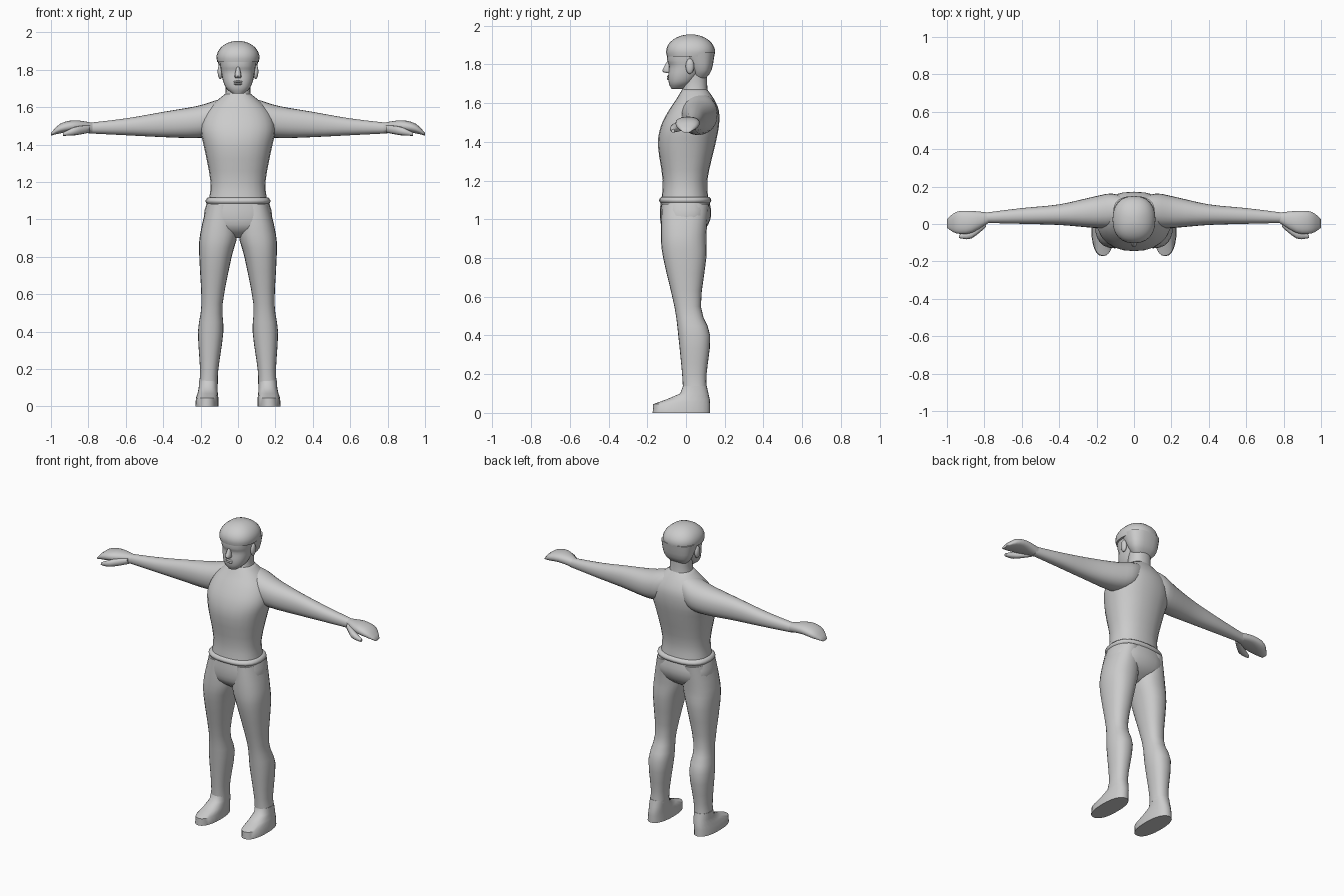
import bpy, bmesh, math
from mathutils import Matrix, Vector

cube = bpy.data.objects.get("Cube")
if cube:
    bpy.data.objects.remove(cube, do_unlink=True)

grey = bpy.data.materials.new("plain grey")
grey.use_nodes = True
grey.diffuse_color = (.6, .6, .6, 1)
grey.node_tree.nodes["Principled BSDF"].inputs["Base Color"].default_value = grey.diffuse_color


def finish(name, bm, mirrored):
    """Turn a bmesh into a grey, smooth shaded object, optionally paired across the middle."""
    bmesh.ops.recalc_face_normals(bm, faces=bm.faces)
    mesh = bpy.data.meshes.new(name)
    bm.to_mesh(mesh)
    bm.free()
    mesh.materials.append(grey)
    part = bpy.data.objects.new(name, mesh)
    bpy.context.collection.objects.link(part)
    if mirrored:
        part.modifiers.new("mirror to other side", "MIRROR").use_mirror_merge = False
    bpy.ops.object.select_all(action="DESELECT")
    part.select_set(True)
    bpy.context.view_layer.objects.active = part
    bpy.ops.object.shade_smooth_by_angle(angle=math.radians(50))


def level(height, outer, front, back, inner=None):
    """Horizontal section, symmetric about the middle unless inner is given."""
    inner = -outer if inner is None else inner
    centre = Vector((inner + outer, front + back, height * 2)) / 2
    return centre, Vector((outer - inner, 0, 0)) / 2, Vector((0, back - front, 0)) / 2


def upright(reach, front, back, bottom, top):
    """Vertical section of a limb that runs sideways."""
    centre = Vector((reach * 2, front + back, bottom + top)) / 2
    return centre, Vector((0, back - front, 0)) / 2, Vector((0, 0, top - bottom)) / 2


def curve_through(sections, steps):
    """Add sections between the given ones along a smooth curve."""
    padded = [sections[0], *sections, sections[-1]]
    result = []
    for a, b, c, d in zip(padded, padded[1:], padded[2:], padded[3:]):
        for step in range(steps):
            t = step / steps
            result.append([
                q + (r - p) * (t / 2)
                + (p * 2 - q * 5 + r * 4 - s) * (t * t / 2)
                + (q * 3 - p - r * 3 + s) * (t ** 3 / 2)
                for p, q, r, s in zip(a, b, c, d)
            ])
    return result + [sections[-1]]


def rounded(value, power):
    return math.copysign(abs(value) ** (2 / power), value)


def loft(name, sections, sides=24, power=2.3, steps=3, mirrored=False):
    """Skin rounded sections and close both ends."""
    bm = bmesh.new()
    rings = []
    for centre, across, along in curve_through(sections, steps):
        angles = [math.tau * i / sides for i in range(sides)]
        rings.append([
            bm.verts.new(centre + across * rounded(math.cos(angle), power)
                         + along * rounded(math.sin(angle), power))
            for angle in angles
        ])
    for lower, upper in zip(rings, rings[1:]):
        for i in range(sides):
            j = (i + 1) % sides
            bm.faces.new((lower[i], lower[j], upper[j], upper[i]))
    bm.faces.new(rings[0])
    bm.faces.new(rings[-1])
    finish(name, bm, mirrored)


def blob(name, centre, radii, mirrored=False):
    """Squashed ball for small features."""
    bm = bmesh.new()
    matrix = Matrix.Translation(centre) @ Matrix.Diagonal((*radii, 1))
    bmesh.ops.create_uvsphere(bm, u_segments=12, v_segments=8, radius=1, matrix=matrix)
    finish(name, bm, mirrored)


# Upper body, from hem to collar
loft("torso", [
    level(height=1.08, outer=.16, front=-.13, back=.12),
    level(height=1.2, outer=.147, front=-.12, back=.11),
    level(height=1.38, outer=.18, front=-.145, back=.15),
    level(height=1.48, outer=.2, front=-.13, back=.17),
    level(height=1.56, outer=.18, front=-.09, back=.17),
    level(height=1.62, outer=.13, front=-.05, back=.145),
    level(height=1.67, outer=.07, front=-.02, back=.11),
])

# Rounded waistband, swelling in the middle
bulges = [.012 * math.sin(math.pi * i / 6) for i in range(7)]
loft("waistband", [
    level(height=1.08 + .006 * i, outer=.162 + bulge, front=-.127 - bulge, back=.119 + bulge)
    for i, bulge in enumerate(bulges)
], steps=1, power=2.5)

# Hips and seat
loft("hips", [
    level(height=.9, outer=.05, front=-.06, back=.03),
    level(height=.95, outer=.16, front=-.12, back=.1),
    level(height=1.02, outer=.183, front=-.135, back=.13),
    level(height=1.1, outer=.163, front=-.13, back=.12),
], power=2.5)

# Shoe with a flat sole
loft("shoe", [
    level(height=0, inner=.105, outer=.228, front=-.172, back=.125),
    level(height=.045, inner=.105, outer=.225, front=-.17, back=.125),
    level(height=.07, inner=.108, outer=.216, front=-.1, back=.123),
    level(height=.1, inner=.11, outer=.21, front=-.03, back=.116),
    level(height=.14, inner=.108, outer=.208, front=-.015, back=.107),
], steps=1, mirrored=True)

# Leg, from ankle to hip
loft("leg", [
    level(height=.12, inner=.108, outer=.208, front=-.016, back=.107),
    level(height=.2, inner=.105, outer=.203, front=-.02, back=.106),
    level(height=.4, inner=.078, outer=.214, front=-.04, back=.125),
    level(height=.55, inner=.082, outer=.195, front=-.06, back=.077),
    level(height=.8, inner=.034, outer=.207, front=-.118, back=.105),
    level(height=.92, inner=.003, outer=.203, front=-.13, back=.105),
    level(height=1.08, inner=.01, outer=.165, front=-.125, back=.12),
], mirrored=True)

# Arm in a sleeve, shoulder to wrist
loft("arm", [
    upright(reach=.04, front=.01, back=.14, bottom=1.5, top=1.655),
    upright(reach=.12, front=-.02, back=.163, bottom=1.45, top=1.636),
    upright(reach=.22, front=-.02, back=.145, bottom=1.435, top=1.606),
    upright(reach=.4, front=-.005, back=.105, bottom=1.44, top=1.575),
    upright(reach=.6, front=.001, back=.085, bottom=1.45, top=1.54),
    upright(reach=.8, front=.006, back=.06, bottom=1.46, top=1.516),
], power=2.2, mirrored=True)

# Cupped hand with closed fingers
loft("hand", [
    upright(reach=.77, front=.01, back=.06, bottom=1.46, top=1.515),
    upright(reach=.87, front=-.048, back=.07, bottom=1.468, top=1.53),
    upright(reach=.95, front=-.05, back=.065, bottom=1.46, top=1.512),
    upright(reach=1, front=-.02, back=.025, bottom=1.448, top=1.462),
], mirrored=True)

loft("thumb", [
    upright(reach=.79, front=-.015, back=.03, bottom=1.465, top=1.505),
    upright(reach=.87, front=-.078, back=-.03, bottom=1.45, top=1.495),
    upright(reach=.935, front=-.075, back=-.058, bottom=1.447, top=1.465),
], sides=12, mirrored=True)

# Neck and face
loft("neck", [
    level(height=1.62, outer=.085, front=-.03, back=.12),
    level(height=1.68, outer=.066, front=-.016, back=.11),
    level(height=1.78, outer=.07, front=-.01, back=.11),
])

loft("head", [
    level(height=1.673, outer=.03, front=-.075, back=-.02),
    level(height=1.7, outer=.062, front=-.088, back=.03),
    level(height=1.74, outer=.08, front=-.092, back=.07),
    level(height=1.79, outer=.09, front=-.088, back=.11),
    level(height=1.82, outer=.095, front=-.097, back=.125),
    level(height=1.87, outer=.1, front=-.097, back=.13),
])

# Domed hair with a lower part behind the ears
slopes = [math.radians(angle) for angle in range(-15, 90, 12)]
loft("hair_cap", [
    level(height=1.865 + .09 * math.sin(slope), outer=.115 * math.cos(slope),
          front=.024 - .127 * math.cos(slope), back=.024 + .126 * math.cos(slope))
    for slope in slopes
], steps=1)

loft("hair_back", [
    level(height=1.725, outer=.055, front=.04, back=.1),
    level(height=1.77, outer=.09, front=.025, back=.132),
    level(height=1.86, outer=.111, front=-.03, back=.149),
], power=2.6)

# Facial features
loft("nose", [
    level(height=1.755, outer=.012, front=-.1, back=-.07),
    level(height=1.767, outer=.018, front=-.122, back=-.07),
    level(height=1.815, outer=.008, front=-.098, back=-.07),
], sides=12)

for label, height in (("upper_lip", 1.736), ("lower_lip", 1.725)):
    blob(label, centre=(0, -.085, height), radii=(.025, .014, .007))

blob("ear", centre=(.095, .02, 1.79), radii=(.014, .022, .04), mirrored=True)
